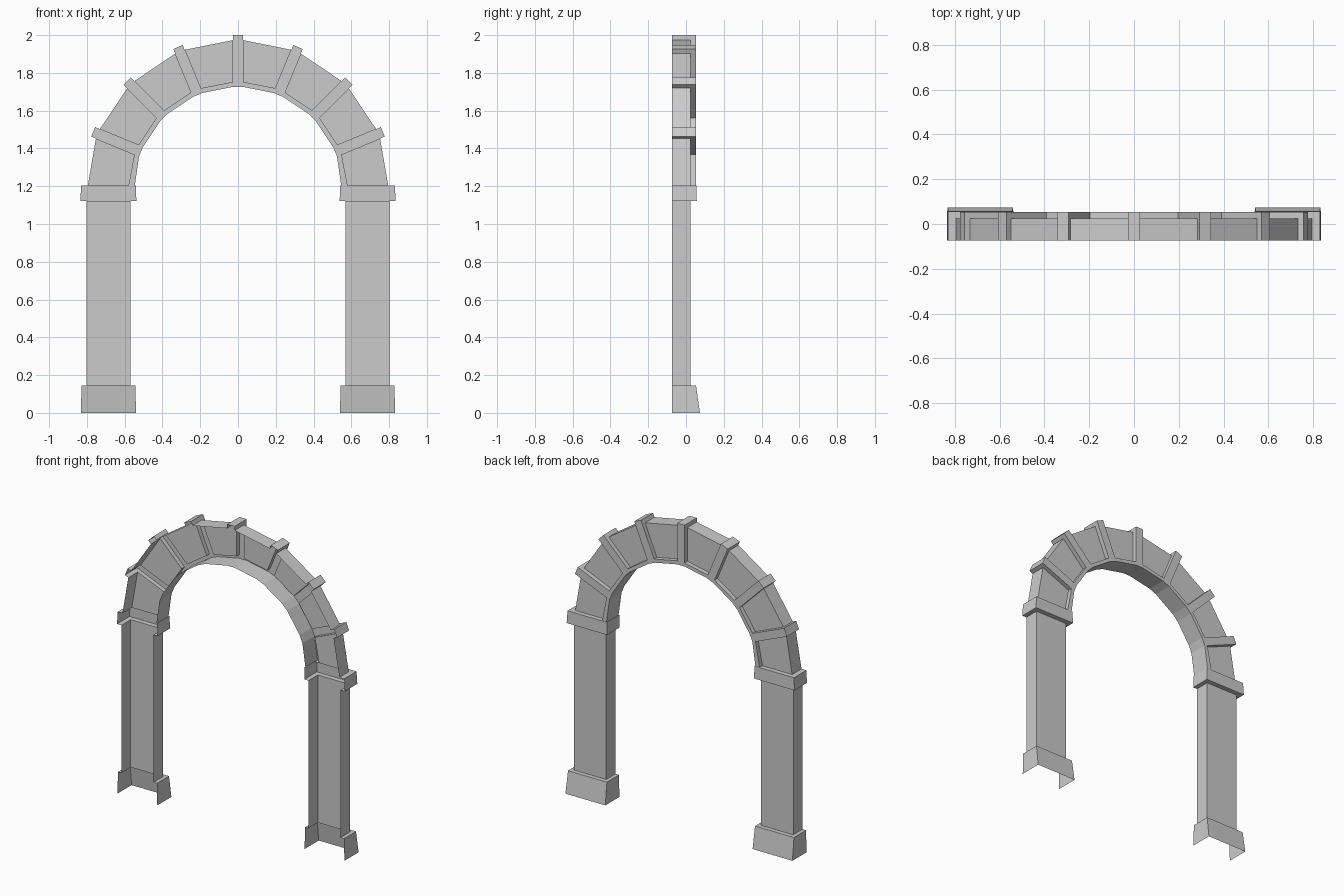
import bpy, bmesh
from math import sin, cos, radians

if "Cube" in bpy.data.objects:
    bpy.data.objects.remove(bpy.data.objects["Cube"])

FRONT = -0.074            # open front plane of the shell
PANEL, RIB = 0.024, 0.053  # depth of recessed panels and of raised ribs
CZ = 1.17                 # arch centre height


def loft(name, sections, mirror=False):
    """Open-front shell skinned through matching rows of points."""
    bm = bmesh.new()
    rows = [[bm.verts.new(p) for p in s] for s in sections]
    for a, b in zip(rows, rows[1:]):
        for i in range(len(a) - 1):
            bm.faces.new((a[i], a[i + 1], b[i + 1], b[i]))
    bmesh.ops.remove_doubles(bm, verts=bm.verts, dist=1e-5)
    bmesh.ops.dissolve_degenerate(bm, edges=bm.edges, dist=1e-5)
    bmesh.ops.recalc_face_normals(bm, faces=bm.faces)
    me = bpy.data.meshes.new(name)
    bm.to_mesh(me)
    bm.free()
    ob = bpy.data.objects.new(name, me)
    bpy.context.collection.objects.link(ob)
    if mirror:
        ob.modifiers.new("Mirror", 'MIRROR').use_axis[0] = True
    return ob


def u_row(x0, x1, back, z):
    """U-shaped outline: inner side, back, outer side."""
    return [(x0, FRONT, z), (x0, back, z), (x1, back, z), (x1, FRONT, z)]


# Tapered pillar bases, with top ledge
loft("pillar_base", [u_row(0.540, 0.832, 0.074, 0), u_row(0.543, 0.828, 0.053, 0.145),
                     u_row(0.568, 0.803, PANEL, 0.145)], True)
# Pillar shafts
loft("pillar_shaft", [u_row(0.568, 0.803, PANEL, 0.145),
                      u_row(0.568, 0.803, PANEL, 1.123)], True)
# Capitals, with bottom and top ledges
loft("capital", [u_row(0.568, 0.803, PANEL, 1.123), u_row(0.538, 0.835, 0.057, 1.123),
                 u_row(0.541, 0.830, 0.055, 1.205), u_row(0.546, 0.795, PANEL, 1.205)], True)

# Arch ring: panel and rib profiles as (radius, depth)
R_IN, R_LIP, R_OUT, R_TOP = 0.556, 0.58, 0.803, 0.83
panel = [(R_IN, FRONT), (R_IN, RIB), (R_LIP, RIB), (R_LIP, PANEL),
         (R_OUT, PANEL), (R_OUT, FRONT)]
rib = [(R_IN, FRONT), (R_IN, RIB), (R_LIP, RIB), (R_LIP, RIB),
       (R_TOP, RIB), (R_TOP, FRONT)]


def station(profile, angle, offset):
    c, s = cos(radians(angle)), sin(radians(angle))
    return [(r * c - offset * s, y, CZ + r * s + offset * c) for r, y in profile]


def springing(side):
    xs = (0.546, 0.546, 0.577, 0.577, 0.795, 0.795)
    return [(side * x, p[1], 1.205) for x, p in zip(xs, panel)]


sections = [springing(1)]
for k in range(1, 8):
    a = 22.5 * k
    sections += [station(panel, a, -0.027), station(rib, a, -0.027),
                 station(rib, a, 0.027), station(panel, a, 0.027)]
sections.append(springing(-1))
loft("arch_ring", sections)
